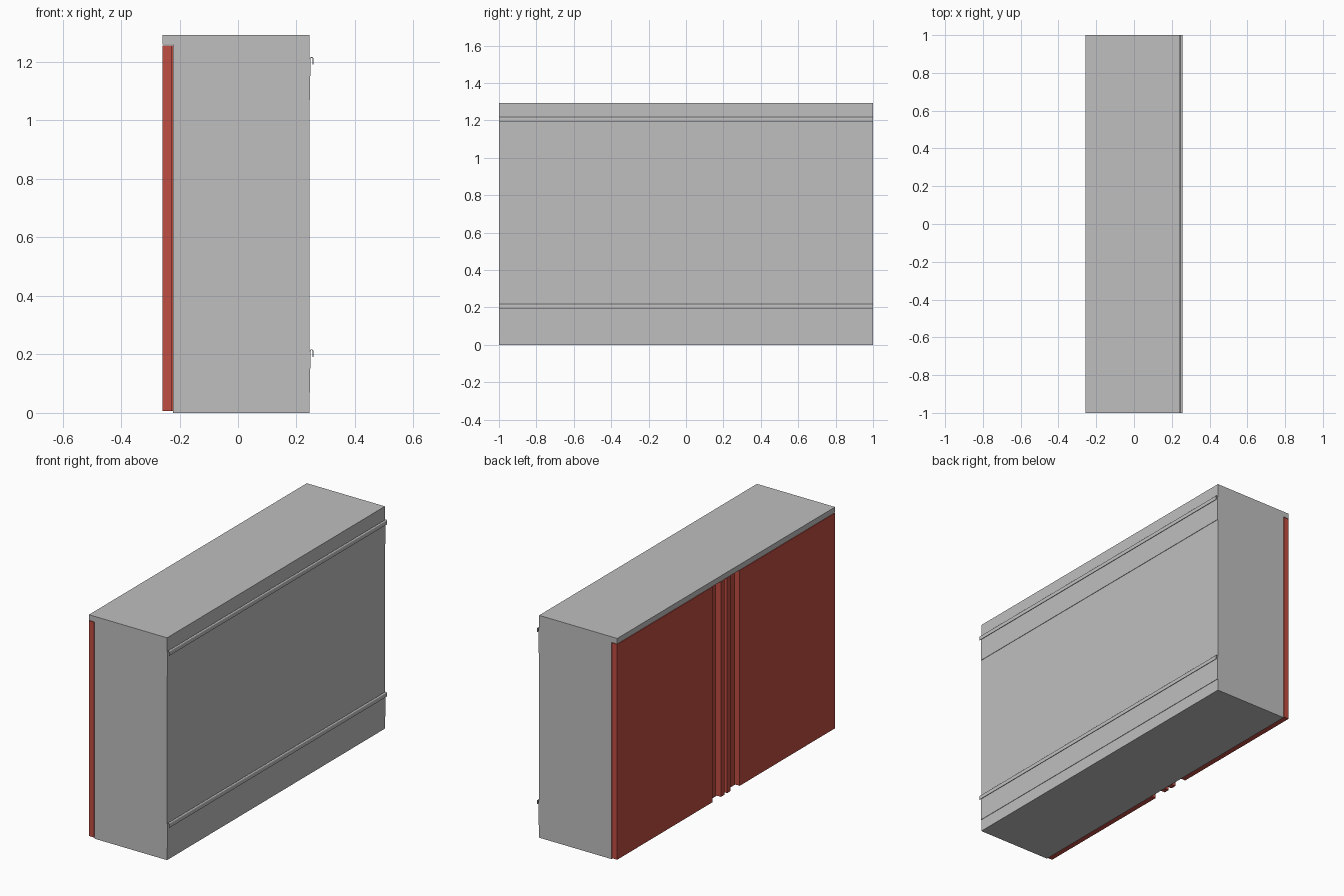
import bpy, bmesh, math

if "Cube" in bpy.data.objects:
    bpy.data.objects.remove(bpy.data.objects["Cube"], do_unlink=True)


def material(name, rgb):
    m = bpy.data.materials.new(name)
    m.use_nodes = True
    m.diffuse_color = (*rgb, 1)
    m.node_tree.nodes["Principled BSDF"].inputs["Base Color"].default_value = (*rgb, 1)
    return m


GREY = material("light grey", (0.52, 0.52, 0.52))
RED = material("brick red", (0.53, 0.075, 0.054))


def finish(name, bm, *mats):
    bmesh.ops.recalc_face_normals(bm, faces=bm.faces)
    mesh = bpy.data.meshes.new(name)
    bm.to_mesh(mesh)
    bm.free()
    for m in mats:
        mesh.materials.append(m)
    ob = bpy.data.objects.new(name, mesh)
    bpy.context.collection.objects.link(ob)
    return ob


def box(name, x, y, z, *mats):
    bm = bmesh.new()
    bmesh.ops.create_cube(bm, size=1)
    for v in bm.verts:
        v.co = [r[0] if c < 0 else r[1] for c, r in zip(v.co, (x, y, z))]
    return finish(name, bm, *mats)


def extrude_along_y(name, profile, mat):
    """Sweep a closed (x, z) profile over the whole length."""
    bm = bmesh.new()
    face = bm.faces.new([bm.verts.new((x, -1, z)) for x, z in profile])
    ext = bmesh.ops.extrude_face_region(bm, geom=[face])["geom"]
    moved = [g for g in ext if isinstance(g, bmesh.types.BMVert)]
    bmesh.ops.translate(bm, verts=moved, vec=(0, 2, 0))
    return finish(name, bm, mat)


# Carcass, with a red face behind the doors
body = box("cabinet_body", (-0.222, 0.244), (-1, 1), (0, 1.26), GREY, RED)
for p in body.data.polygons:
    if p.normal.x < -0.9:
        p.material_index = 1

# Top board overhanging the doors
box("top_board", (-0.258, 0.244), (-1, 1), (1.26, 1.292), GREY)

# Pair of doors and the two handle strips in the gap between them
for side, s in (("left", 1), ("right", -1)):
    box(side + "_door", (-0.258, -0.225), sorted((s * 0.125, s)), (0.006, 1.257), RED)
    box(side + "_handle_strip", (-0.256, -0.222), sorted((s * 0.012, s * 0.045)),
        (0.006, 1.257), RED)

# Hanging rails: a thin plate with a rounded lip hooked over at the top
for name, top in (("upper_rail", 1.217), ("lower_rail", 0.217)):
    r, t = 0.0065, 0.0025
    cx, cz = 0.258 - r, top - r
    arc = [math.pi * i / 6 for i in range(7)]
    outer = [(cx + r * math.cos(a), cz + r * math.sin(a)) for a in arc]
    inner = [(cx + (r - t) * math.cos(a), cz + (r - t) * math.sin(a)) for a in reversed(arc)]
    profile = ([(0.258, top - 0.026)] + outer + [(0.244, cz), (0.244, top - 0.147),
               (0.2465, top - 0.147), (0.2475, cz - 0.002)] + inner
               + [(0.258 - t, top - 0.026)])
    extrude_along_y(name, profile, GREY)
